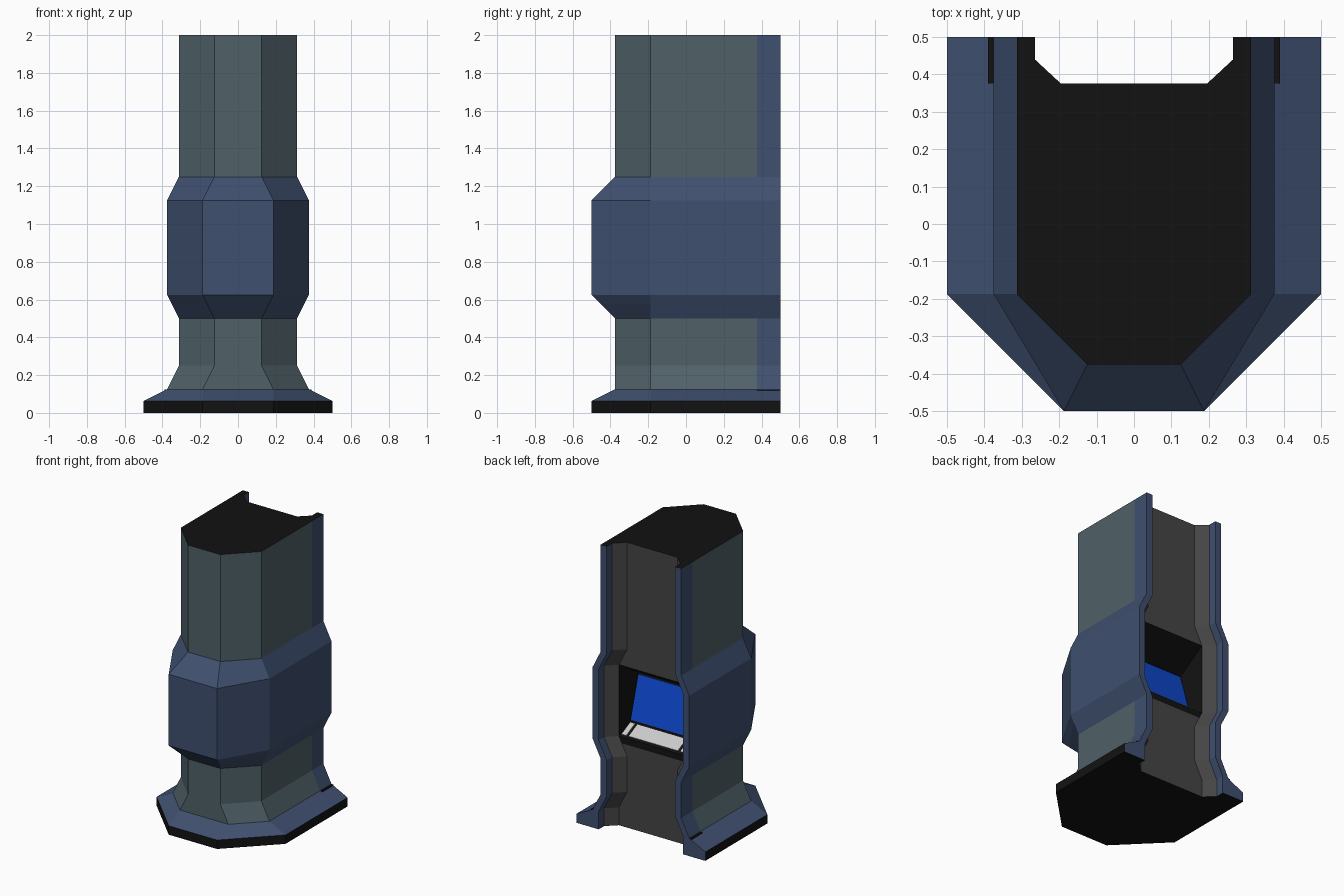
import bpy
from mathutils import Vector

if "Cube" in bpy.data.objects:
    bpy.data.objects.remove(bpy.data.objects["Cube"])


def material(name, r, g, b):
    m = bpy.data.materials.new(name)
    m.diffuse_color = (r, g, b, 1)
    m.use_nodes = True
    m.node_tree.nodes["Principled BSDF"].inputs["Base Color"].default_value = m.diffuse_color
    return m


SLATE = material("slate", 0.08, 0.12, 0.14)
TRIM = material("trim_blue", 0.05, 0.08, 0.16)
PANEL = material("panel_grey", 0.06, 0.06, 0.06)
BLACK = material("black", 0.006, 0.006, 0.006)
SCREEN = material("screen_blue", 0.004, 0.06, 0.6)
KEYS = material("key_grey", 0.6, 0.6, 0.6)
PALETTE = [SLATE, TRIM, PANEL, BLACK, SCREEN, KEYS]


def make(name, verts, faces, mats):
    mesh = bpy.data.meshes.new(name)
    mesh.from_pydata(verts, [], faces)
    for m in PALETTE:
        mesh.materials.append(m)
    for poly, m in zip(mesh.polygons, mats):
        poly.material_index = PALETTE.index(m)
    ob = bpy.data.objects.new(name, mesh)
    bpy.context.collection.objects.link(ob)
    return ob


def ring(z, bulge, side=None, front=None, depth=None):
    """Mirrored cross-section: faceted front, straight sides, recessed back."""
    grow = 0.0625 * bulge
    s = side or 0.3125 + grow
    f = front or 0.125 + grow
    d = depth or 0.375 + 2 * grow
    half = [(f, -d), (s, -0.1875), (s, 0.375), (s, 0.5),
            (0.265 + grow, 0.5), (0.265 + grow, 0.44), (0.195 + grow, 0.375)]
    return [(x, y, z) for x, y in half] + [(-x, y, z) for x, y in reversed(half)]


def loft(name, rings, colours, cap=None, opening=None, lip=None):
    n = len(rings[0])
    verts = [v for r in rings for v in r]
    faces, mats = [], []
    for b, colour in enumerate(colours):
        for i in range(n):
            k = min(i, 12 - i)              # mirrored strip number
            if k == 6 and b == opening:
                continue
            j = (i + 1) % n
            faces.append((b * n + i, b * n + j, (b + 1) * n + j, (b + 1) * n + i))
            if k <= 1:
                m = colour
            elif k == 2:
                m = BLACK if colour is BLACK else TRIM
            elif k <= 4:
                m = TRIM
            else:
                m = BLACK if (k == 6 and b == lip) else PANEL
            mats.append(m)
    if cap == "bottom":
        faces.append(tuple(reversed(range(n))))
        mats.append(BLACK)
    if cap == "top":
        faces.append(tuple(range(len(verts) - n, len(verts))))
        mats.append(BLACK)
    return make(name, verts, faces, mats)


# Shared level of the foot top, where the flare begins
foot_top = ring(0.125, 1, depth=0.375)

# Foot with black skirting and sloped blue top
loft("foot", [ring(0, 1, 0.5, 0.1875, 0.5), ring(0.0625, 1, 0.5, 0.1875, 0.5), foot_top],
     [BLACK, TRIM], cap="bottom")
# Flared lower column
loft("lower_column", [foot_top, ring(0.25, 0), ring(0.5, 0)], [SLATE, SLATE])
# Bulging collar with the console opening at the back
loft("collar", [ring(0.5, 0), ring(0.58, 0.64), ring(0.625, 1), ring(1.125, 1), ring(1.25, 0)],
     [TRIM] * 4, opening=2, lip=1)
# Upper column
loft("upper_column", [ring(1.25, 0), ring(2, 0)], [SLATE], cap="top")

# Console alcove: shelf, sloped back, sloped ceiling and side walls
W = 0.2575
alcove = [(0.375, 0.625), (0.25, 0.685), (0.16, 0.99), (0.375, 1.125)]
make("console_alcove",
     [(x, y, z) for x in (W, -W) for y, z in alcove],
     [(0, 1, 5, 4), (1, 2, 6, 5), (2, 3, 7, 6), (3, 2, 1, 0), (4, 5, 6, 7)],
     [BLACK] * 5)


def slab(name, x0, x1, a, b, normal, mat, thick=0.006):
    """Thin box spanning x0..x1 and the sloped y-z line a..b."""
    n = Vector((0, *normal)).normalized() * thick
    base = [Vector((x, *p)) for x, p in ((x0, a), (x1, a), (x1, b), (x0, b))]
    verts = [v - n * 0.5 for v in base] + [v + n for v in base]
    faces = [(0, 1, 2, 3), (7, 6, 5, 4), (0, 4, 5, 1),
             (1, 5, 6, 2), (2, 6, 7, 3), (3, 7, 4, 0)]
    return make(name, verts, faces, [mat] * 6)


# Screen and key pads
slab("screen", 0.25, -0.25, (0.248, 0.693), (0.163, 0.98), (0.305, 0.09), SCREEN)
for name, x0, x1 in (("keyboard", 0.19, -0.19),
                     ("key_pad_left", 0.245, 0.21), ("key_pad_right", -0.21, -0.245)):
    slab(name, x0, x1, (0.36, 0.632), (0.265, 0.678), (0.06, 0.125), KEYS)

# Dark seams where the trim meets the foot
for name, s in (("foot_seam_right", 1), ("foot_seam_left", -1)):
    xs = sorted((s * 0.375, s * 0.39), reverse=True)
    slab(name, xs[0], xs[1], (0.499, 0.119), (0.376, 0.119), (0, 1), BLACK)
